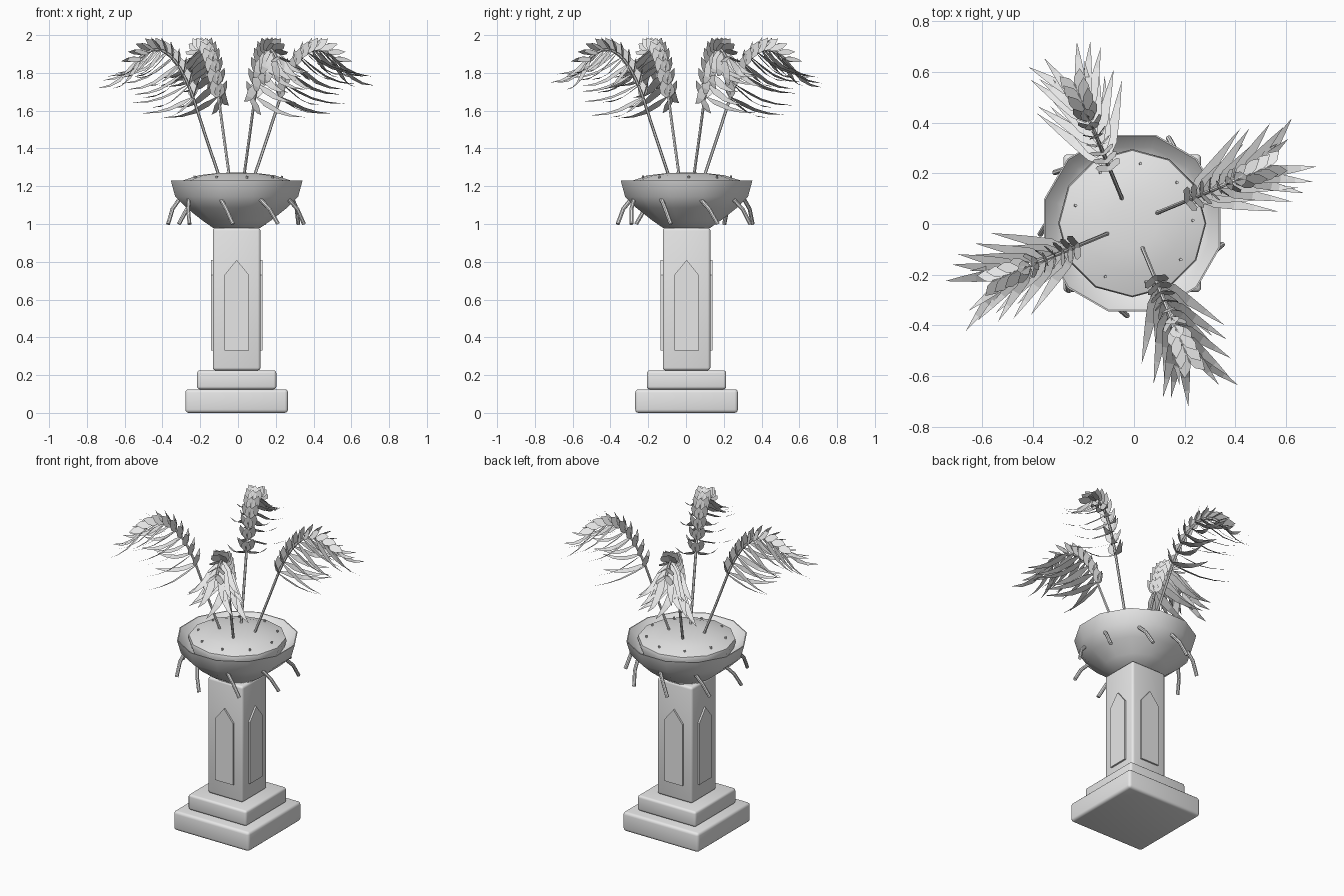
import bpy, bmesh, math, random
from mathutils import Vector, Matrix

if "Cube" in bpy.data.objects:
    bpy.data.objects.remove(bpy.data.objects["Cube"])

random.seed(7)
CX, CY = -0.007, 0.003
stone = bpy.data.materials.new("pale grey")
stone.diffuse_color = (0.8, 0.8, 0.8, 1)
stone.use_nodes = True
stone.node_tree.nodes["Principled BSDF"].inputs["Base Color"].default_value = stone.diffuse_color


def finish(name, bm, smooth=None):
    me = bpy.data.meshes.new(name)
    bm.to_mesh(me)
    bm.free()
    ob = bpy.data.objects.new(name, me)
    bpy.context.collection.objects.link(ob)
    me.materials.append(stone)
    if smooth:
        bpy.ops.object.select_all(action='DESELECT')
        ob.select_set(True)
        bpy.context.view_layer.objects.active = ob
        bpy.ops.object.shade_smooth_by_angle(angle=math.radians(smooth))
    return ob


def turn(angle):
    return Matrix.Translation((CX, CY, 0)) @ Matrix.Rotation(angle, 4, 'Z')


def block(name, half, z0, z1, bevel):
    bm = bmesh.new()
    bmesh.ops.create_cube(bm, size=1, matrix=Matrix.Translation((CX, CY, (z0 + z1) / 2))
                          @ Matrix.Diagonal((2 * half, 2 * half, z1 - z0, 1)))
    bmesh.ops.bevel(bm, geom=bm.edges[:], offset=bevel, segments=3, profile=0.5, affect='EDGES')
    bmesh.ops.recalc_face_normals(bm, faces=bm.faces[:])
    return finish(name, bm, 40)


def lathe(name, profile, shift, sides=12):
    """Spin (radius, height) points; radius 0 closes the end."""
    bm = bmesh.new()
    rings = []
    for r, z in profile:
        n = sides if r > 0 else 1
        rings.append([bm.verts.new((CX + r * math.cos(a), CY + r * math.sin(a), z))
                      for a in [(i + shift) * math.tau / sides for i in range(n)]])
    for a, b in zip(rings, rings[1:]):
        for i in range(sides):
            j = (i + 1) % sides
            quad = [a[i % len(a)], a[j % len(a)], b[j % len(b)], b[i % len(b)]]
            bm.faces.new(list(dict.fromkeys(quad)))
    bmesh.ops.recalc_face_normals(bm, faces=bm.faces[:])
    return finish(name, bm, 38)


def tube(bm, pts, radius, sides=8):
    rings = []
    for i, p in enumerate(pts):
        d = pts[min(i + 1, len(pts) - 1)] - pts[max(i - 1, 0)]
        u = d.cross(Vector((0.3, 0.9, 0.1))).normalized()
        v = d.normalized().cross(u)
        rings.append([bm.verts.new(p + radius * (u * math.cos(k * math.tau / sides)
                      + v * math.sin(k * math.tau / sides))) for k in range(sides)])
    for a, b in zip(rings, rings[1:]):
        for k in range(sides):
            j = (k + 1) % sides
            bm.faces.new((a[k], a[j], b[j], b[k]))
    bm.faces.new(rings[0][::-1])
    bm.faces.new(rings[-1])


# Stepped pedestal and column
block("plinth", 0.272, 0, 0.125, 0.018)
block("upper_step", 0.21, 0.125, 0.225, 0.015)
block("column", 0.126, 0.225, 0.98, 0.015)

# Pointed panel on each column face
bm = bmesh.new()
outline = [(-0.065, 0.33), (0.065, 0.33), (0.065, 0.73), (0, 0.81), (-0.065, 0.73)]
for k in range(4):
    rot = turn(k * math.pi / 2)
    front = [bm.verts.new(rot @ Vector((x, -0.137, z))) for x, z in outline]
    back = [bm.verts.new(rot @ Vector((x, -0.12, z))) for x, z in outline]
    bm.faces.new(front)
    for i in range(5):
        j = (i + 1) % 5
        bm.faces.new((front[j], front[i], back[i], back[j]))
finish("column_panels", bm)

# Bowl with sloping inner wall, and domed soil
lathe("bowl", [(0, 0.975), (0.13, 0.98), (0.19, 1.02), (0.275, 1.085), (0.337, 1.145),
               (0.361, 1.23), (0.355, 1.23), (0.31, 1.18), (0.26, 1.155), (0, 1.15)], 0.5)
lathe("soil", [(0.275, 1.16), (0.292, 1.21), (0.287, 1.23), (0.2, 1.258), (0.1, 1.27), (0, 1.273)], 0)

# Nine drain spouts under the bowl and nine pegs in the soil
spouts, pegs = bmesh.new(), bmesh.new()
for k in range(9):
    rot = turn(math.radians(40 * k))
    pts = [(-0.10, -0.27, 1.16), (-0.055, -0.335, 1.08), (-0.02, -0.365, 1.0)]
    tube(spouts, [rot @ Vector(p) for p in pts], 0.011)
    p = rot @ Vector((0.03, 0.235, 1.235))
    tube(pegs, [p, p + Vector((0.004, 0, 0.02))], 0.006, 6)
finish("spouts", spouts, 40)
finish("soil_pegs", pegs)


# Plumes, worked out in a frame with x outward, y sideways
def spine(t):
    """Arching head of the plume, t from 0 (bottom) to 1 (tip)."""
    a, b, c, d = (Vector(p) for p in ((0.25, 0, 1.67), (0.33, 0, 1.88),
                                      (0.43, 0, 1.99), (0.555, 0, 1.88)))
    s = 1 - t
    return a * s**3 + b * 3 * s * s * t + c * 3 * s * t * t + d * t**3


def leaf(bm, path, side, widths):
    """Pointed blade following a path; side is its width direction."""
    rows = []
    for p, w in zip(path, widths):
        rows.append([bm.verts.new(p)] if w == 0 else
                    [bm.verts.new(p - side * w / 2), bm.verts.new(p + side * w / 2)])
    for a, b in zip(rows, rows[1:]):
        bm.faces.new(a + b[::-1])


def plume(angle, index):
    bm = bmesh.new()
    stem = [Vector((0.10, 0, 1.25)), Vector((0.18, 0, 1.47))] + [spine(i / 10) for i in range(11)]
    tube(bm, stem, 0.008, 6)
    bm.transform(turn(angle))
    finish(f"stem_{index}", bm, 50)

    bm = bmesh.new()
    nodes = 10
    for i in range(nodes):
        t = i / (nodes - 1)
        base = spine(t)
        tan = (spine(t + 0.02) - spine(t - 0.02)).normalized()
        out = Vector((-tan.z, 0, tan.x))        # upper, inner side of the arch
        for s in (-1, 1):
            # long drooping blades, flattening out at the tip
            spread = s * (0.06, 0.17 - 0.04 * t, 0.11)[(i + (s > 0)) % 3]
            reach = 0.285 - 0.085 * t + random.uniform(-0.03, 0.02)
            drop = 0.10 + 0.05 * t + random.uniform(-0.02, 0.02)
            path = [base + Vector((reach * f, 0.012 * s + spread * f, -drop * g))
                    for f, g in ((0, 0), (0.2, 0.35), (0.45, 0.72), (0.7, 0.92), (1, 1))]
            side = Vector((-spread, reach, 0.12 * s)).normalized()
            leaf(bm, path, side, (0.012, 0.05, 0.04, 0.024, 0))
            # broad scales flaring from both flanks of the head
            lat = Vector((0, s, 0))
            path = [base + tan * (0.08 * f) + lat * (0.008 + 0.035 * f) + out * (0.045 * f)
                    for f in (0, 0.3, 0.65, 1)]
            leaf(bm, path, (lat * 0.8 - out * 0.6).normalized(), (0.016, 0.055, 0.05, 0))
        # flaring scale along the ridge, leaving the tip of the stem bare
        if t < 0.75:
            path = [base + tan * (0.065 * f) + out * (0.004 + 0.05 * f) for f in (0, 0.3, 0.65, 1)]
            leaf(bm, path, Vector((0, 1, 0)), (0.016, 0.06, 0.05, 0))
    bm.transform(turn(angle))
    finish(f"plume_leaves_{index}", bm)


for k in range(4):
    plume(math.radians(22.5) + k * math.pi / 2, k + 1)
